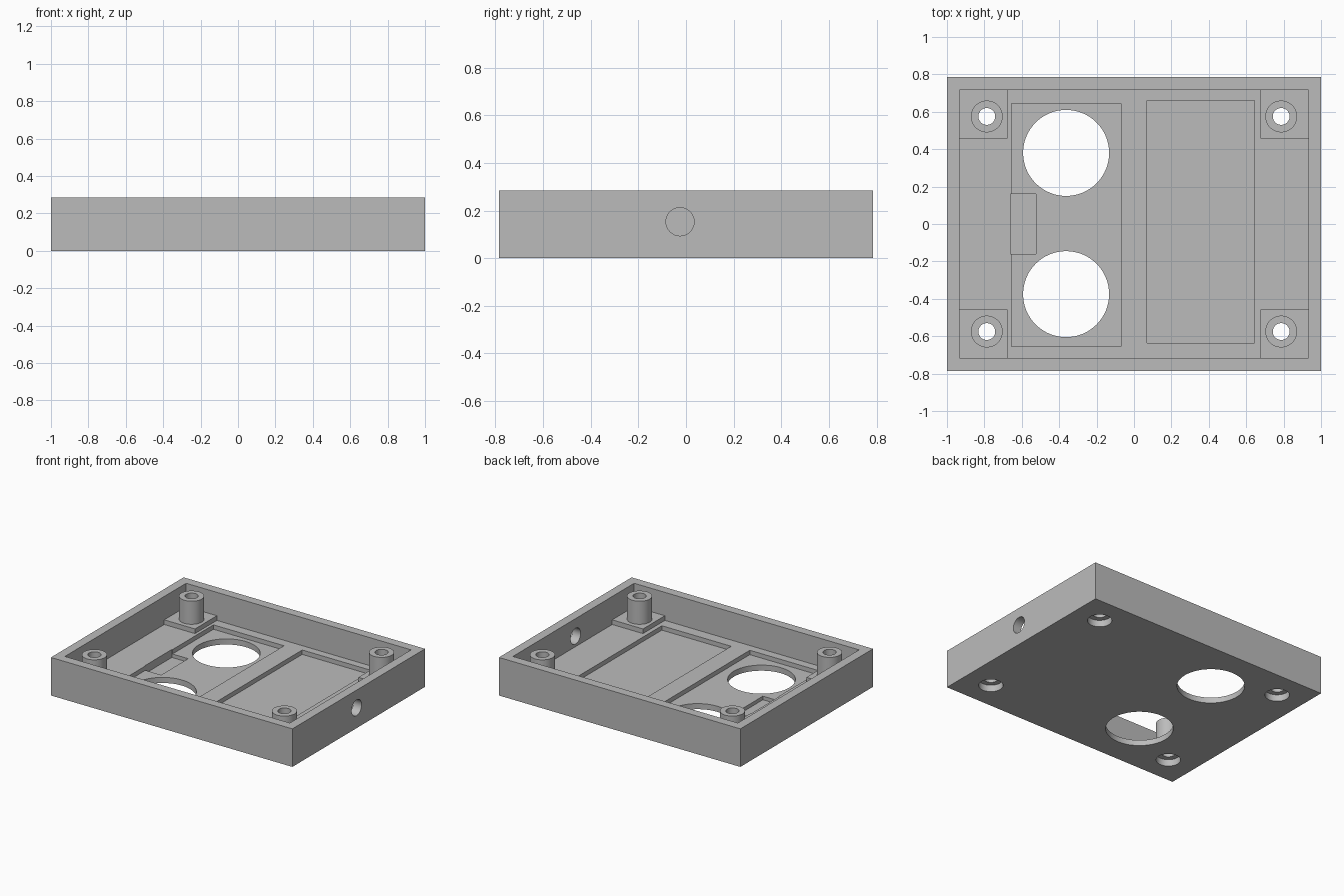
import bpy
import bmesh
from mathutils import Matrix, Vector

if "Cube" in bpy.data.objects:
    bpy.data.objects.remove(bpy.data.objects["Cube"], do_unlink=True)

# Heights of the moulded levels
RIM, FLOOR, RECESS, PIT, PAD, LEDGE = 0.285, 0.075, 0.042, 0.015, 0.11, 0.05
ABOVE = 0.5
CAVITY_X, CAVITY_Y = (-0.932, 0.932), (-0.717, 0.717)
SCREW_X, SCREW_Y = 0.787, 0.575

grey = bpy.data.materials.new("plastic_grey")
grey.use_nodes = True
colour = (0.5, 0.5, 0.5, 1)
grey.diffuse_color = colour
grey.node_tree.nodes["Principled BSDF"].inputs["Base Color"].default_value = colour


def add_object(name, bm):
    mesh = bpy.data.meshes.new(name)
    bm.to_mesh(mesh)
    bm.free()
    mesh.materials.append(grey)
    obj = bpy.data.objects.new(name, mesh)
    bpy.context.collection.objects.link(obj)
    return obj


def box(name, xs, ys, zs):
    low, high = map(Vector, zip(xs, ys, zs))
    bm = bmesh.new()
    place = Matrix.Translation((low + high) / 2) @ Matrix.Diagonal((*(high - low), 1))
    bmesh.ops.create_cube(bm, size=1, matrix=place)
    return add_object(name, bm)


def cylinder(name, start, end, radius):
    start, end = Vector(start), Vector(end)
    axis = end - start
    turn = axis.to_track_quat("Z", "Y").to_matrix().to_4x4()
    bm = bmesh.new()
    bmesh.ops.create_cone(bm, cap_ends=True, segments=64, radius1=radius,
                          radius2=radius, depth=axis.length,
                          matrix=Matrix.Translation((start + end) / 2) @ turn)
    return add_object(name, bm)


def upright(name, x, y, zs, radius):
    return cylinder(name, (x, y, zs[0]), (x, y, zs[1]), radius)


def carve(obj, cutters):
    """Subtract the cutters, keep the result and discard the helpers."""
    for cutter in cutters:
        cutter.hide_render = True
        mod = obj.modifiers.new("cut", "BOOLEAN")
        mod.operation, mod.solver, mod.object = "DIFFERENCE", "EXACT", cutter
    bpy.context.view_layer.update()
    graph = bpy.context.evaluated_depsgraph_get()
    mesh = bpy.data.meshes.new_from_object(obj.evaluated_get(graph))
    obj.modifiers.clear()
    obj.data = mesh
    for cutter in cutters:
        bpy.data.objects.remove(cutter, do_unlink=True)
    bpy.ops.object.select_all(action="DESELECT")
    obj.select_set(True)
    bpy.context.view_layer.objects.active = obj
    bpy.ops.object.shade_smooth_by_angle()


corners = [(sx, sy) for sx in (-1, 1) for sy in (-1, 1)]

# Tray with its cavity, two floor recesses and a small deeper pocket
tray = box("tray", (-1, 1), (-0.785, 0.785), (0, RIM))
cuts = [
    box("cavity", CAVITY_X, CAVITY_Y, (FLOOR, ABOVE)),
    box("left_recess", (-0.655, -0.07), (-0.655, 0.645), (RECESS, 0.2)),
    box("right_recess", (0.07, 0.645), (-0.635, 0.66), (RECESS, 0.2)),
    box("pocket", (-0.66, -0.525), (-0.16, 0.16), (PIT, 0.2)),
    cylinder("cable_hole", (0.8, -0.025, 0.153), (1.2, -0.025, 0.153), 0.059),
]
# Round openings through the floor
for y in (-0.375, 0.38):
    cuts.append(upright("opening", -0.363, y, (-0.1, 0.2), 0.23))
# Screw holes with counterbores underneath
for sx, sy in corners:
    x, y = sx * SCREW_X, sy * SCREW_Y
    cuts.append(upright("counterbore", x, y, (-0.1, LEDGE), 0.083))
    cuts.append(upright("screw_hole", x, y, (-0.1, 0.2), 0.045))
carve(tray, cuts)

# Corner pads and hollow screw posts
for sx, sy in corners:
    place = ("back" if sy > 0 else "front") + ("_left" if sx > 0 else "_right")
    x, y = sx * SCREW_X, sy * SCREW_Y
    pad = box("pad_" + place, sorted((sx * 0.677, sx * 0.932)),
              sorted((sy * 0.458, sy * 0.717)), (FLOOR, PAD))
    post = upright("post_" + place, x, y, (PAD, RIM - 0.002), 0.085)
    for part in (pad, post):
        carve(part, [upright("bore", x, y, (0, ABOVE), 0.045)])
